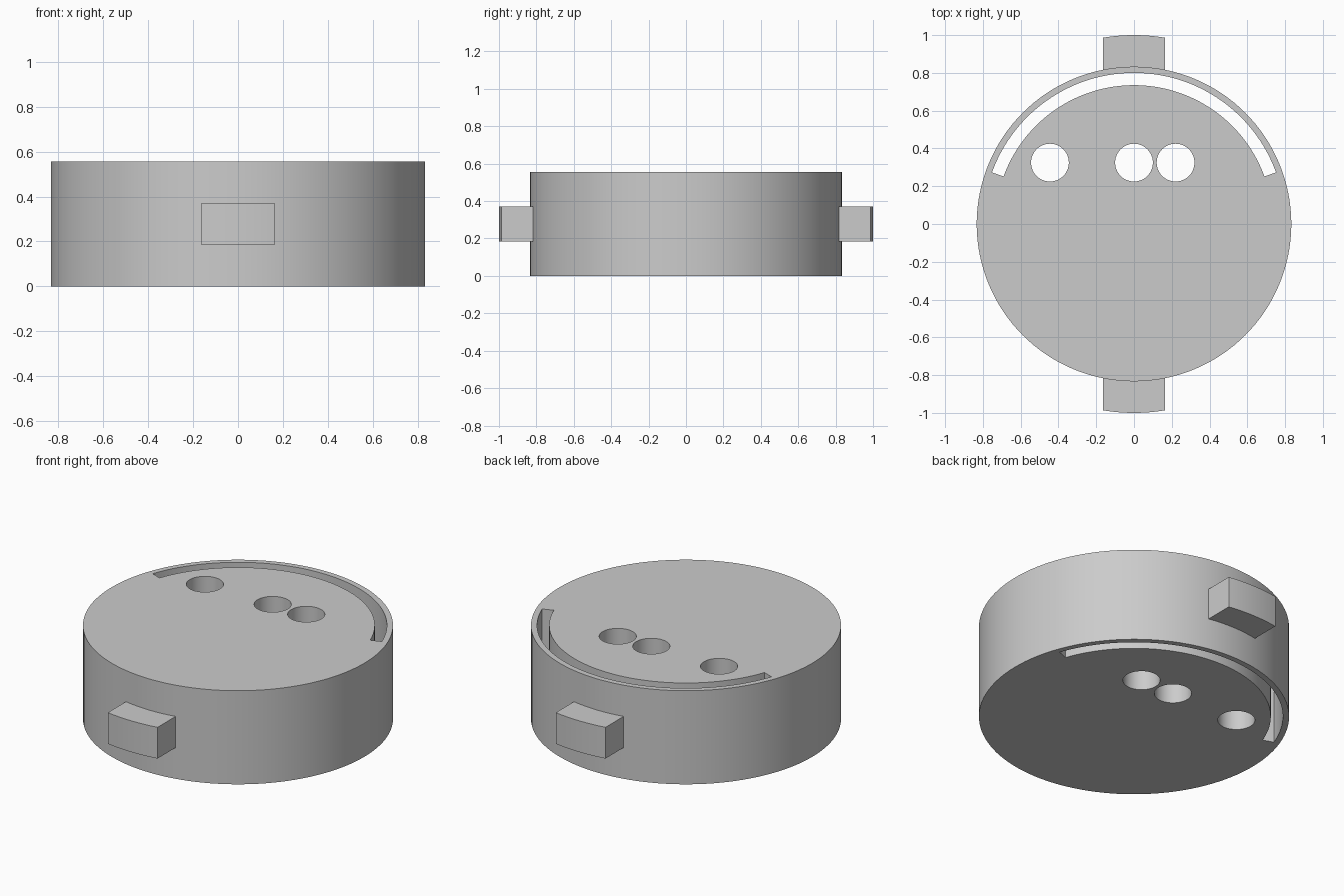
import bpy
import bmesh
from math import cos, sin, radians, asin, pi

default = bpy.data.objects.get("Cube")
if default:
    bpy.data.objects.remove(default, do_unlink=True)

RADIUS, HEIGHT = 0.833, 0.555

grey = bpy.data.materials.new("plain grey")
grey.use_nodes = True
grey.diffuse_color = (0.6, 0.6, 0.6, 1)
grey.node_tree.nodes["Principled BSDF"].inputs["Base Color"].default_value = grey.diffuse_color


def arc(radius, start, end, steps):
    """Points along an arc, angles in radians, both ends included."""
    angles = [start + (end - start) * i / steps for i in range(steps + 1)]
    return [(radius * cos(a), radius * sin(a)) for a in angles]


def circle(radius, steps, x=0, y=0):
    return [(px + x, py + y) for px, py in arc(radius, 0, 2 * pi, steps)[:-1]]


def prism(name, outline, bottom, top):
    """Extrude a counter-clockwise outline from bottom to top."""
    bm = bmesh.new()
    base = bm.faces.new([bm.verts.new((x, y, bottom)) for x, y in outline])
    lifted = bmesh.ops.extrude_face_region(bm, geom=[base], use_keep_orig=True)["geom"]
    for v in lifted:
        if isinstance(v, bmesh.types.BMVert):
            v.co.z = top
    bmesh.ops.recalc_face_normals(bm, faces=bm.faces)
    mesh = bpy.data.meshes.new(name)
    bm.to_mesh(mesh)
    bm.free()
    mesh.materials.append(grey)
    obj = bpy.data.objects.new(name, mesh)
    bpy.context.collection.objects.link(obj)
    return obj


def activate(obj):
    bpy.ops.object.select_all(action='DESELECT')
    obj.select_set(True)
    bpy.context.view_layer.objects.active = obj


# Round body
body = prism("body", circle(RADIUS, 128), 0, HEIGHT)

# Through cuts: curved rim slot and three round holes
slot = arc(0.8, radians(20), radians(160), 64) + arc(0.735, radians(160), radians(20), 64)
outlines = [slot] + [circle(0.1, 48, x, 0.325) for x in (-0.445, 0, 0.22)]
for outline in outlines:
    cutter = prism("cutter", outline, -0.1, HEIGHT + 0.1)
    cutter.hide_render = True
    activate(body)
    cut = body.modifiers.new("cut", 'BOOLEAN')
    cut.operation = 'DIFFERENCE'
    cut.solver = 'EXACT'
    cut.object = cutter
    bpy.ops.object.modifier_apply(modifier=cut.name)
    bpy.data.objects.remove(cutter, do_unlink=True)

# Side tabs with curved outer faces, seated in the body wall
parts = [body]
for name, middle in (("back_tab", pi / 2), ("front_tab", -pi / 2)):
    outer, inner = asin(0.163), asin(0.163 / 0.82)
    outline = (arc(1, middle - outer, middle + outer, 12)
               + arc(0.82, middle + inner, middle - inner, 12))
    parts.append(prism(name, outline, 0.185, 0.37))

for part in parts:
    activate(part)
    bpy.ops.object.shade_smooth_by_angle(angle=radians(30))
